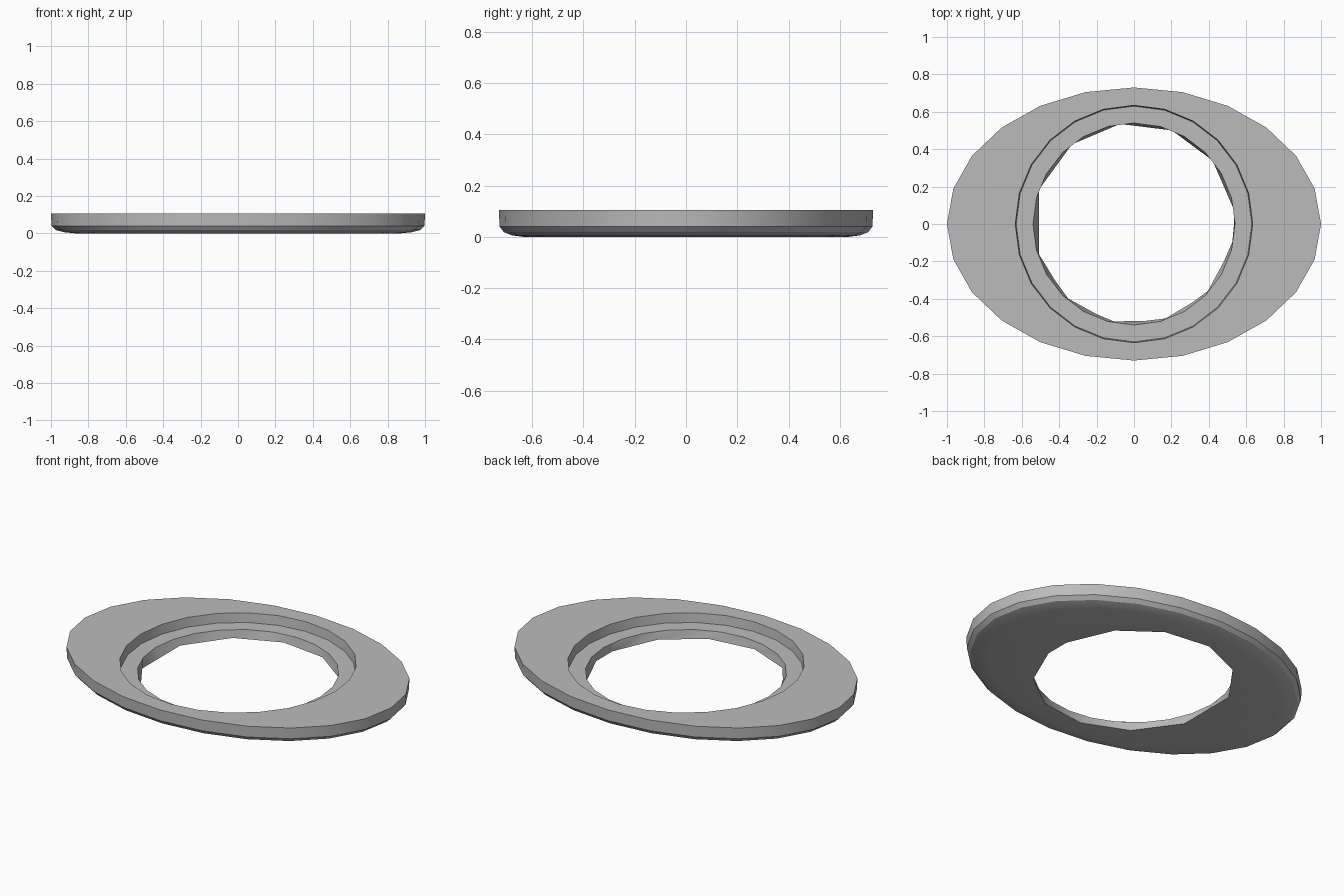
import bpy, bmesh, math

cube = bpy.data.objects.get("Cube")
if cube:
    bpy.data.objects.remove(cube, do_unlink=True)

SIDES = 24


def ellipse(rx, ry, z):
    return [(rx * math.cos(a), ry * math.sin(a), z)
            for a in (2 * math.pi * i / SIDES for i in range(SIDES))]


def coarse_hole(r, z):
    # Twelve-cornered opening, mirrored front to back, with a midpoint on each side
    half = [8, 39, 68, 98, 128, 160]
    corners = [math.radians(d) for d in half + [360 - d for d in reversed(half)]]
    pts = [(r * math.cos(a), r * math.sin(a)) for a in corners]
    loop = []
    for (x0, y0), (x1, y1) in zip([pts[-1]] + pts[:-1], pts):
        loop += [((x0 + x1) / 2, (y0 + y1) / 2, z), (x1, y1, z)]
    return loop


def lathe_rings(name, rings, material):
    # Closed skin through a cycle of rings
    bm = bmesh.new()
    loops = [[bm.verts.new(p) for p in ring] for ring in rings]
    for a, b in zip(loops, loops[1:] + loops[:1]):
        for i in range(SIDES):
            j = (i + 1) % SIDES
            bm.faces.new((a[i], a[j], b[j], b[i]))
    bmesh.ops.recalc_face_normals(bm, faces=bm.faces)
    mesh = bpy.data.meshes.new(name)
    bm.to_mesh(mesh)
    bm.free()
    mesh.materials.append(material)
    obj = bpy.data.objects.new(name, mesh)
    bpy.context.collection.objects.link(obj)
    return obj


grey = bpy.data.materials.new("plain grey")
grey.use_nodes = True
colour = (0.5, 0.5, 0.5, 1)
grey.diffuse_color = colour
grey.node_tree.nodes["Principled BSDF"].inputs["Base Color"].default_value = colour

# Oval plate: flat top, recessed round ledge, open centre, rounded underside
plate = lathe_rings("oval_ring_plate", [
    ellipse(1.0, 0.73, 0.105),
    ellipse(0.635, 0.635, 0.105),
    ellipse(0.63, 0.63, 0.05),
    ellipse(0.54, 0.54, 0.05),
    coarse_hole(0.54, 0),
    ellipse(0.87, 0.635, 0),
    ellipse(0.93, 0.68, 0.006),
    ellipse(0.975, 0.71, 0.018),
    ellipse(0.997, 0.727, 0.04),
], grey)

bpy.ops.object.select_all(action="DESELECT")
plate.select_set(True)
bpy.context.view_layer.objects.active = plate
bpy.ops.object.shade_smooth_by_angle(angle=math.radians(30))
